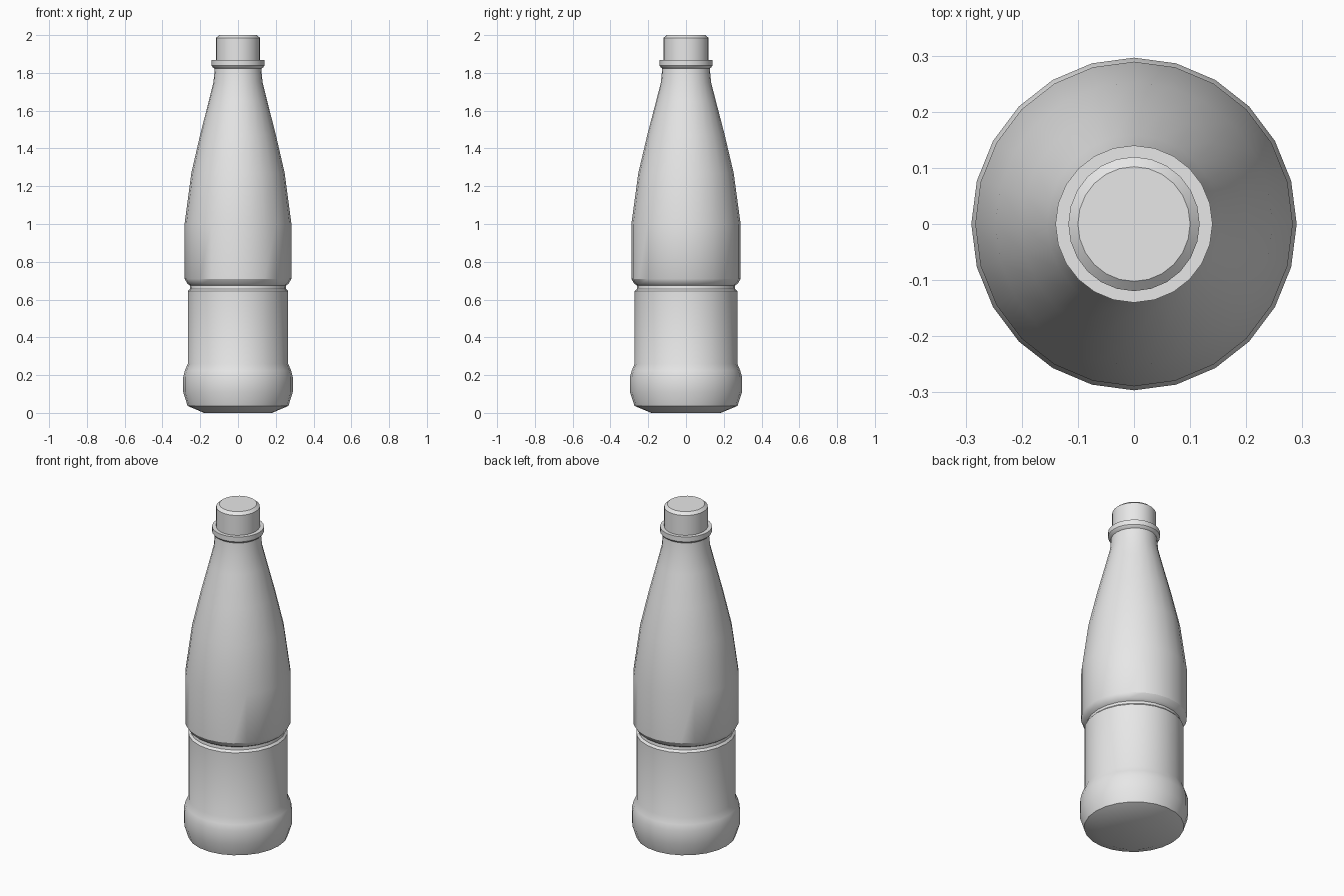
import bpy
import bmesh
import math

if "Cube" in bpy.data.objects:
    bpy.data.objects.remove(bpy.data.objects["Cube"])

SIDES = 24
Y_STRETCH = 1.022  # the bottle is very slightly deeper than wide

grey = bpy.data.materials.new("plain_grey")
grey.use_nodes = True
colour = (0.8, 0.8, 0.8, 1.0)
grey.diffuse_color = colour
grey.node_tree.nodes["Principled BSDF"].inputs["Base Color"].default_value = colour


def lathe(name, profile, y_scale=Y_STRETCH):
    """Turn a (radius, height) profile into a closed solid of revolution."""
    bm = bmesh.new()
    rings = []
    for r, z in profile:
        rings.append([bm.verts.new((r * math.cos(a), r * math.sin(a) * y_scale, z))
                      for a in (2 * math.pi * i / SIDES for i in range(SIDES))])
    for low, high in zip(rings, rings[1:]):
        for i in range(SIDES):
            j = (i + 1) % SIDES
            bm.faces.new((low[i], low[j], high[j], high[i]))
    bm.faces.new(rings[0][::-1])
    bm.faces.new(rings[-1])
    bmesh.ops.recalc_face_normals(bm, faces=bm.faces)
    mesh = bpy.data.meshes.new(name)
    bm.to_mesh(mesh)
    bm.free()
    mesh.materials.append(grey)
    obj = bpy.data.objects.new(name, mesh)
    bpy.context.collection.objects.link(obj)
    bpy.ops.object.select_all(action='DESELECT')
    obj.select_set(True)
    bpy.context.view_layer.objects.active = obj
    bpy.ops.object.shade_smooth_by_angle(angle=math.radians(30))
    return obj


# Bottle: chamfered foot, bulge, label band, groove, shoulder, tapering neck
lathe("bottle_body", [
    (0.18, 0.0), (0.267, 0.037),
    (0.29, 0.11), (0.29, 0.19), (0.281, 0.225), (0.266, 0.26),
    (0.266, 0.645), (0.255, 0.657),
    (0.253, 0.674), (0.268, 0.684), (0.283, 0.71),
    (0.283, 1.0), (0.247, 1.27), (0.201, 1.47), (0.155, 1.65),
    (0.13, 1.75), (0.122, 1.835),
])

# Support collar under the cap
lathe("neck_collar", [(0.122, 1.822), (0.134, 1.83), (0.14, 1.838), (0.14, 1.867)], 1.0)

# Cap with a bevelled top edge
lathe("cap", [(0.117, 1.86), (0.117, 1.985), (0.1, 2.0)])
